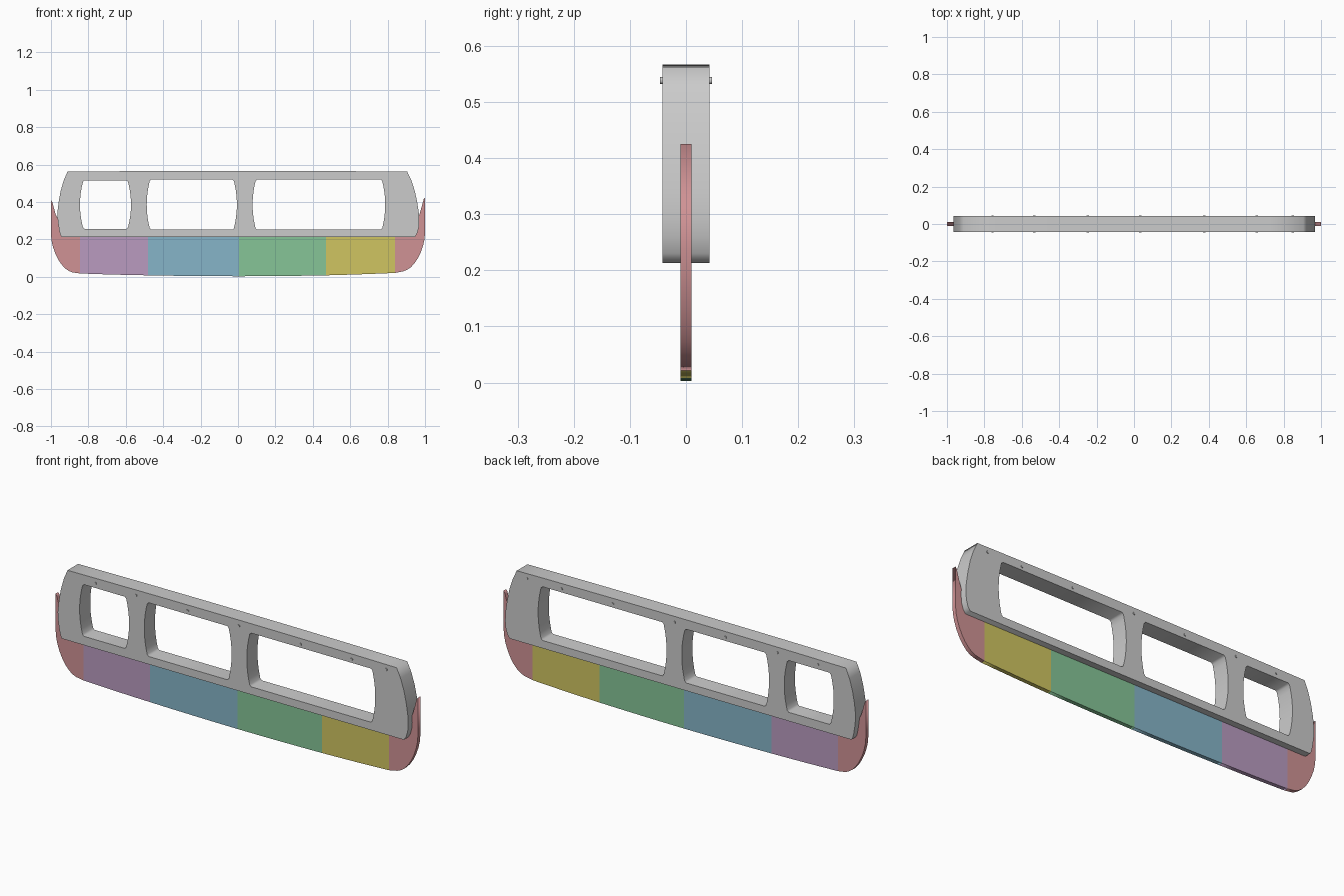
import bpy
import math

if "Cube" in bpy.data.objects:
    bpy.data.objects.remove(bpy.data.objects["Cube"])


def material(name, rgb):
    m = bpy.data.materials.new(name)
    m.diffuse_color = (*rgb, 1)
    m.use_nodes = True
    m.node_tree.nodes["Principled BSDF"].inputs["Base Color"].default_value = m.diffuse_color
    return m


def plate(name, loops, half, mat=None):
    """Extrude closed x/z outlines (first outer, others holes) along y."""
    cu = bpy.data.curves.new(name, 'CURVE')
    cu.dimensions = '2D'
    cu.fill_mode = 'BOTH'
    cu.extrude = half
    for pts in loops:
        s = cu.splines.new('POLY')
        s.points.add(len(pts) - 1)
        for p, (x, z) in zip(s.points, pts):
            p.co = (x, z, 0, 1)
        s.use_cyclic_u = True
    ob = bpy.data.objects.new(name, cu)
    bpy.context.collection.objects.link(ob)
    ob.rotation_euler.x = math.pi / 2
    bpy.ops.object.select_all(action='DESELECT')
    ob.select_set(True)
    bpy.context.view_layer.objects.active = ob
    bpy.ops.object.convert(target='MESH')
    bpy.ops.object.transform_apply(location=False, rotation=True, scale=False)
    ob = bpy.context.object
    if mat:
        ob.data.materials.append(mat)
    return ob


def bow(a, m, b, n=10):
    """Points of a shallow parabola from a through m to b."""
    out = []
    for i in range(n + 1):
        t = i / n
        wa, wm, wb = (1 - t) * (1 - 2 * t), 4 * t * (1 - t), t * (2 * t - 1)
        out.append(tuple(wa * p + wm * q + wb * r for p, q, r in zip(a, m, b)))
    return out


def window(x0, x1, z0, z1):
    """Opening with sides that bulge outwards and small corner chamfers."""
    zm, d, c = (z0 + z1) / 2, 0.016, 0.008
    left = bow((x0 + d, z1 - c), (x0, zm), (x0 + d, z0 + c))
    right = bow((x1 - d, z0 + c), (x1, zm), (x1 - d, z1 - c))
    return (left + [(x0 + d + c, z0), (x1 - d - c, z0)]
            + right + [(x1 - d - c, z1), (x0 + d + c, z1)])


# Handle frame with three openings
right_side = [(0.945, 0.213), (0.957, 0.23), (0.966, 0.26), (0.969, 0.295),
              (0.967, 0.34), (0.958, 0.40), (0.945, 0.46), (0.927, 0.515), (0.905, 0.562)]
left_side = [(-0.912, 0.562), (-0.932, 0.515), (-0.948, 0.46), (-0.959, 0.40),
             (-0.966, 0.34), (-0.963, 0.295), (-0.956, 0.25), (-0.950, 0.225), (-0.943, 0.213)]
top = bow((0.905, 0.562), (0, 0.567), (-0.912, 0.562))[1:-1]
plate("handle", [right_side + top + left_side,
                 window(-0.845, -0.572, 0.257, 0.515),
                 window(-0.488, -0.006, 0.252, 0.520),
                 window(0.078, 0.787, 0.252, 0.520)], 0.042)

# Blade: coloured middle segments over a shallow curved edge
TOP = 0.215
cuts = [(-0.845, 0.018), (-0.48, 0.008), (0.005, 0.003), (0.47, 0.008), (0.84, 0.021)]
colours = [("purple", (0.49, 0.33, 0.53)), ("blue", (0.24, 0.46, 0.58)),
           ("green", (0.24, 0.56, 0.31)), ("yellow", (0.63, 0.56, 0.12))]
for (a, b), (cname, rgb) in zip(zip(cuts, cuts[1:]), colours):
    mid = ((a[0] + b[0]) / 2, (a[1] + b[1]) / 2 - 0.001)
    plate("blade_" + cname, [bow(a, mid, b, 4) + [(b[0], TOP), (a[0], TOP)]],
          0.01, material(cname, rgb))

# Blade ends: rounded corner sweeping up to a pointed tip beside the handle
red = material("red", (0.63, 0.29, 0.30))
curve = [(0.885, 0.030), (0.905, 0.038), (0.925, 0.052), (0.945, 0.074),
         (0.962, 0.100), (0.978, 0.133), (0.990, 0.168), (0.997, 0.200), (1.0, 0.235)]
for side, sx, inner, tip_z in (("left", -1, cuts[0], 0.41), ("right", 1, cuts[-1], 0.425)):
    dz = 0 if sx > 0 else -0.006
    pts = [inner] + [(sx * x, z + dz) for x, z in curve]
    pts += [(sx, tip_z), (sx * 0.993, tip_z - 0.01), (sx * 0.975, tip_z - 0.075),
            (sx * 0.962, 0.31), (sx * 0.94, TOP), (inner[0], TOP)]
    plate("blade_end_" + side, [pts], 0.01, red)

# Rivets through the top rail
for i, x in enumerate((-0.757, -0.533, -0.248, 0.034, 0.375, 0.657, 0.848)):
    bpy.ops.mesh.primitive_cylinder_add(vertices=16, radius=0.0062, depth=0.092,
                                        location=(x, 0, 0.538),
                                        rotation=(math.pi / 2, 0, 0))
    bpy.context.object.name = f"rivet_{i + 1}"
